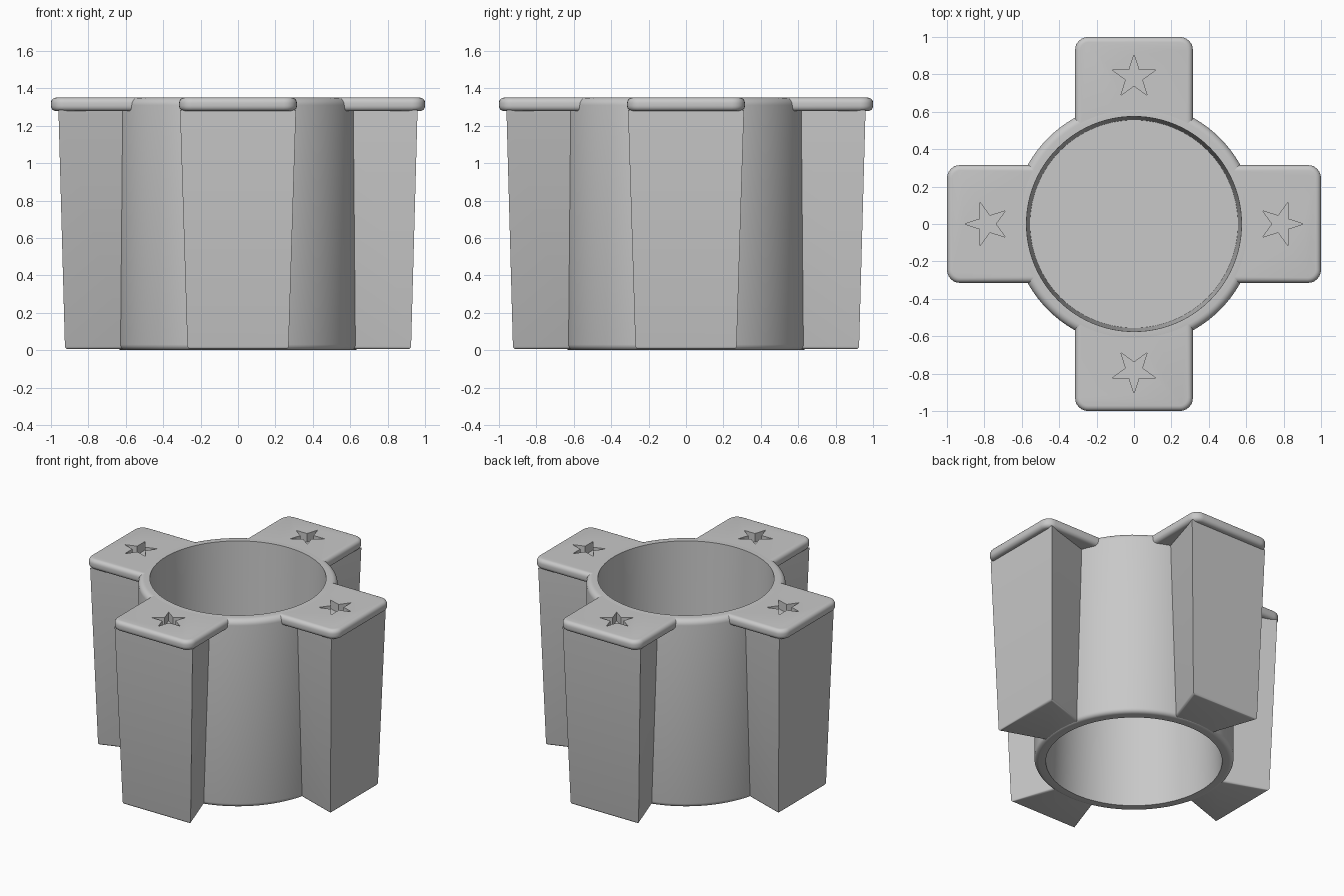
import bpy, bmesh
from math import sin, cos, pi, radians, sqrt
from mathutils import Matrix, Vector

cube = bpy.data.objects.get("Cube")
if cube:
    bpy.data.objects.remove(cube, do_unlink=True)

HEIGHT = 1.35
HALF = 0.315       # half width of a top plate
RIM = 0.61         # outer radius of the flat rim
SIDES = {"front": 180, "back": 0, "left": -90, "right": 90}

grey = bpy.data.materials.new("plain_grey")
grey.use_nodes = True
grey.diffuse_color = (0.58, 0.58, 0.58, 1)
grey.node_tree.nodes["Principled BSDF"].inputs["Base Color"].default_value = (0.58, 0.58, 0.58, 1)


def finish(name, bm, smooth=True):
    """Turn a bmesh into a named grey object."""
    bmesh.ops.recalc_face_normals(bm, faces=bm.faces[:])
    mesh = bpy.data.meshes.new(name)
    bm.to_mesh(mesh)
    bm.free()
    mesh.materials.append(grey)
    obj = bpy.data.objects.new(name, mesh)
    bpy.context.collection.objects.link(obj)
    if smooth:
        bpy.ops.object.select_all(action='DESELECT')
        obj.select_set(True)
        bpy.context.view_layer.objects.active = obj
        bpy.ops.object.shade_smooth_by_angle(angle=radians(35))
    return obj


def arc(cx, cy, r, start, end, n):
    """Points on a circular arc, angles in degrees."""
    steps = [radians(start + (end - start) * i / n) for i in range(n + 1)]
    return [(cx + r * cos(a), cy + r * sin(a)) for a in steps]


def prism(bottom, top, z0, z1):
    """Solid between two outlines with equal point counts."""
    bm = bmesh.new()
    lo = [bm.verts.new((x, y, z0)) for x, y in bottom]
    hi = [bm.verts.new((x, y, z1)) for x, y in top]
    bm.faces.new(lo)
    bm.faces.new(hi)
    for i in range(len(lo)):
        j = (i + 1) % len(lo)
        bm.faces.new((lo[i], lo[j], hi[j], hi[i]))
    bmesh.ops.recalc_face_normals(bm, faces=bm.faces[:])
    return bm


# Round body: a revolved wall with a dividing floor between two open ends
profile = [(0, 0.72), (0.556, 0.72), (0.575, HEIGHT)]
profile += arc(RIM, HEIGHT - 0.04, 0.04, 90, 0, 6)
profile += arc(0.62, 0.03, 0.03, 0, -90, 5)
profile += [(0.575, 0), (0.556, 0.66), (0, 0.66)]
bm = bmesh.new()
verts = [bm.verts.new((r, 0, z)) for r, z in profile]
edges = [bm.edges.new(pair) for pair in zip(verts, verts[1:])]
bmesh.ops.spin(bm, geom=verts + edges, cent=(0, 0, 0), axis=(0, 0, 1),
               angle=2 * pi, steps=96, use_merge=True)
bmesh.ops.remove_doubles(bm, verts=bm.verts[:], dist=1e-4)
finish("round_body", bm)

# Plate outline: rounded outer corners, inner end following the rim
half_angle = 90 - (180 / pi) * (pi / 2 - 0.5425)
plate_outline = arc(HALF - 0.07, 0.93, 0.07, 0, 90, 6)
plate_outline += arc(0.07 - HALF, 0.93, 0.07, 90, 180, 6)
plate_outline += arc(0, 0, RIM, 90 + half_angle, 90 - half_angle, 16)

# Arm outlines: wide outer end, narrowing towards the body
arm_bottom = [(-0.27, 0.925), (0.27, 0.925), (0.158, 0.6), (-0.158, 0.6)]
arm_top = [(-0.31, 0.96), (0.31, 0.96), (0.2, 0.6), (-0.2, 0.6)]

star = [((0.12 if i % 2 == 0 else 0.046) * sin(i * pi / 5),
         0.785 + (0.12 if i % 2 == 0 else 0.046) * cos(i * pi / 5)) for i in range(10)]

for side, degrees in SIDES.items():
    turn = Matrix.Rotation(radians(degrees), 4, 'Z')

    # Tapered arm with a softened lower edge
    bm = prism(arm_bottom, arm_top, 0.005, 1.285)
    low = [e for e in bm.edges if all(v.co.z < 0.1 for v in e.verts)
           and max(v.co.y for v in e.verts) > 0.7]
    bmesh.ops.bevel(bm, geom=low, offset=0.015, segments=3, profile=0.5, affect='EDGES')
    bm.transform(turn)
    finish(side + "_arm", bm)

    # Plate with rounded outer edges
    bm = prism(plate_outline, plate_outline, 1.278, HEIGHT)
    rims = [e for e in bm.edges
            if abs(e.verts[0].co.z - e.verts[1].co.z) < 1e-5
            and sum((v.co for v in e.verts), Vector()).xy.length / 2 > RIM + 0.002]
    bmesh.ops.bevel(bm, geom=rims, offset=0.028, segments=5, profile=0.5,
                    affect='EDGES', clamp_overlap=True)
    bm.transform(turn)
    plate = finish(side + "_plate", bm)

    # Star recess
    bm = prism(star, star, 1.288, HEIGHT + 0.1)
    bm.transform(turn)
    cutter = finish(side + "_star_cutter", bm, smooth=False)
    cutter.hide_render = True
    cutter.hide_set(True)
    cut = plate.modifiers.new("star_recess", 'BOOLEAN')
    cut.operation = 'DIFFERENCE'
    cut.solver = 'EXACT'
    cut.object = cutter
